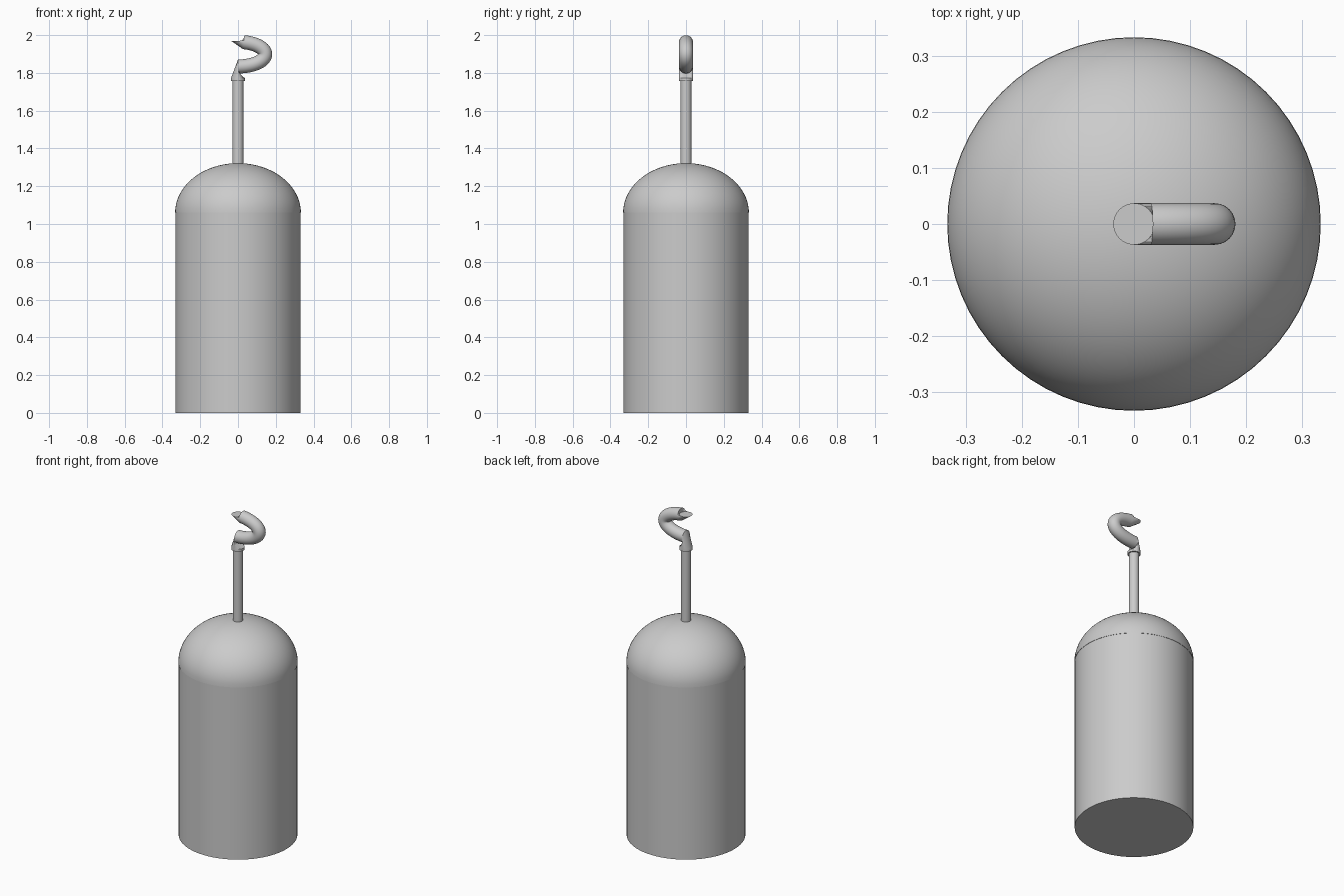
import bpy, bmesh, math
from mathutils import Vector

cube = bpy.data.objects.get("Cube")
if cube:
    bpy.data.objects.remove(cube, do_unlink=True)

grey = bpy.data.materials.new("plain grey")
grey.use_nodes = True
GREY = (0.6, 0.6, 0.6, 1)
grey.diffuse_color = GREY
grey.node_tree.nodes["Principled BSDF"].inputs["Base Color"].default_value = GREY


def skin(name, rings):
    """Join equal-length point rings into a capped, smooth-shaded solid."""
    bm = bmesh.new()
    loops = [[bm.verts.new(p) for p in ring] for ring in rings]
    n = len(loops[0])
    for a, b in zip(loops, loops[1:]):
        for i in range(n):
            j = (i + 1) % n
            bm.faces.new((a[i], a[j], b[j], b[i]))
    bm.faces.new(loops[0])
    bm.faces.new(loops[-1])
    bmesh.ops.remove_doubles(bm, verts=bm.verts, dist=1e-5)
    bmesh.ops.recalc_face_normals(bm, faces=bm.faces)
    mesh = bpy.data.meshes.new(name)
    bm.to_mesh(mesh)
    bm.free()
    mesh.materials.append(grey)
    obj = bpy.data.objects.new(name, mesh)
    bpy.context.collection.objects.link(obj)
    bpy.ops.object.select_all(action='DESELECT')
    obj.select_set(True)
    bpy.context.view_layer.objects.active = obj
    bpy.ops.object.shade_smooth_by_angle(angle=math.radians(35))
    return obj


def lathe(name, profile, sides):
    """Spin (radius, height) points around the vertical axis."""
    turn = [math.tau * i / sides for i in range(sides)]
    return skin(name, [[(r * math.cos(a), r * math.sin(a), z) for a in turn]
                       for r, z in profile])


# Body: straight cylinder
R, SHOULDER, TOP = 0.331, 1.06, 1.322
lathe("body", [(R, 0), (R, SHOULDER)], 64)

# Dome: squashed half sphere on the shoulder
steps = 20
arc = [math.pi / 2 * i / steps for i in range(steps)]
dome = [(0.333 * math.cos(t), SHOULDER + (TOP - SHOULDER) * math.sin(t)) for t in arc]
lathe("dome", dome + [(0.004, TOP)], 64)

# Rod rising from the dome
lathe("rod", [(0.029, 1.28), (0.029, 1.775)], 32)

# Hook: round tube along an elliptical bend, with level rings at both ends
TUBE, SIDES = 0.037, 24


def tube_ring(x, z, tangent):
    """Circle around (x, z), facing along the tangent angle in the XZ plane."""
    normal = Vector((-math.sin(tangent), 0, math.cos(tangent)))
    side = Vector((0, 1, 0))
    centre = Vector((x, 0, z))
    return [centre + TUBE * (math.cos(a) * normal + math.sin(a) * side)
            for a in (math.tau * i / SIDES for i in range(SIDES))]


UP = math.pi / 2
RX, RZ, CZ = 0.144, 0.065, 1.899
rings = [tube_ring(0, 1.757, UP), tube_ring(0, 1.772, UP)]
for i in range(29):
    t = math.radians(-90 + 168 * i / 28)
    rings.append(tube_ring(RX * math.cos(t), CZ + RZ * math.sin(t),
                           math.atan2(RZ * math.cos(t), -RX * math.sin(t))))
rings.append(tube_ring(0, 1.97, UP))
skin("hook", rings)
